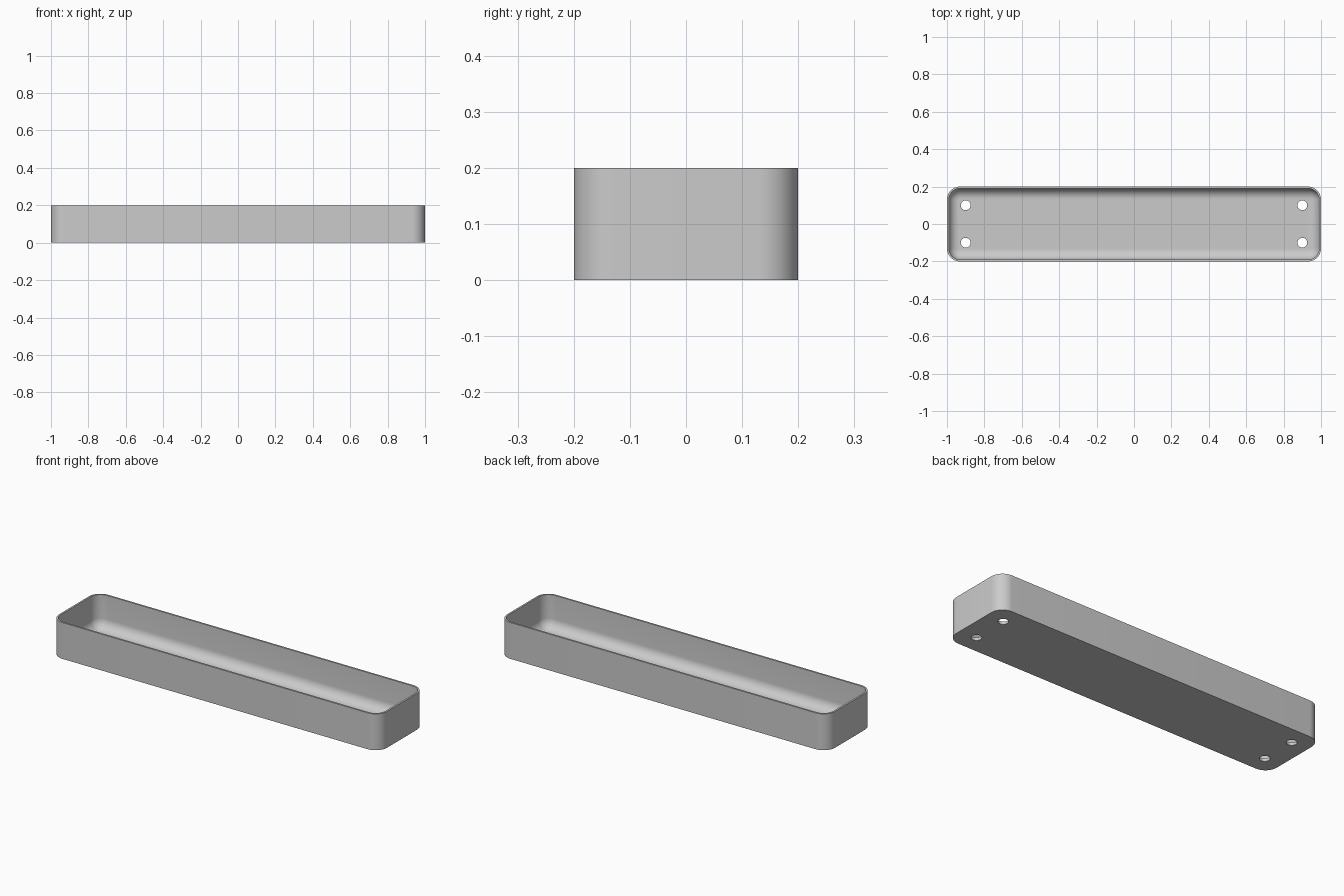
import bpy
import bmesh
from math import cos, sin, pi, radians

if "Cube" in bpy.data.objects:
    bpy.data.objects.remove(bpy.data.objects["Cube"])

HALF_X, HALF_Y, HEIGHT = 1.0, 0.2, 0.2
CORNER, WALL, FLOOR, FILLET = 0.07, 0.01, 0.015, 0.055
CORNER_STEPS, FILLET_STEPS = 12, 10

grey = bpy.data.materials.new("light grey")
grey.use_nodes = True
colour = (0.6, 0.6, 0.6, 1)
grey.diffuse_color = colour
grey.node_tree.nodes["Principled BSDF"].inputs["Base Color"].default_value = colour


def rounded_ring(bm, inset, z):
    """Rounded rectangle of vertices, shrunk evenly by inset."""
    r = CORNER - inset
    cx, cy = HALF_X - CORNER, HALF_Y - CORNER
    ring = []
    for quarter, (sx, sy) in enumerate([(1, 1), (-1, 1), (-1, -1), (1, -1)]):
        for i in range(CORNER_STEPS + 1):
            a = (quarter + i / CORNER_STEPS) * pi / 2
            ring.append(bm.verts.new((sx * cx + r * cos(a), sy * cy + r * sin(a), z)))
    return ring


# Tray shell: outside wall, rim, inside wall, rounded inner floor edge
profile = [(0, 0), (0, HEIGHT), (WALL, HEIGHT)]
for i in range(FILLET_STEPS + 1):
    a = i / FILLET_STEPS * pi / 2
    profile.append((WALL + FILLET * (1 - cos(a)), FLOOR + FILLET * (1 - sin(a))))

bm = bmesh.new()
rings = [rounded_ring(bm, inset, z) for inset, z in profile]
for low, high in zip(rings, rings[1:]):
    for i in range(len(low)):
        j = (i + 1) % len(low)
        bm.faces.new((low[i], low[j], high[j], high[i]))
bm.faces.new(rings[0][::-1])
bm.faces.new(rings[-1])
bmesh.ops.recalc_face_normals(bm, faces=bm.faces)
mesh = bpy.data.meshes.new("tray")
bm.to_mesh(mesh)
bm.free()
tray = bpy.data.objects.new("tray", mesh)
bpy.context.collection.objects.link(tray)
mesh.materials.append(grey)

# Four drain holes through the floor
bm = bmesh.new()
for x in (-0.9, 0.9):
    for y in (-0.1, 0.1):
        drill = bmesh.ops.create_cone(bm, cap_ends=True, segments=32,
                                      radius1=0.026, radius2=0.026, depth=0.1)
        bmesh.ops.translate(bm, verts=drill["verts"], vec=(x, y, 0))
cut_mesh = bpy.data.meshes.new("hole_cutter")
bm.to_mesh(cut_mesh)
bm.free()
cut_mesh.materials.append(grey)
cutter = bpy.data.objects.new("hole_cutter", cut_mesh)
bpy.context.collection.objects.link(cutter)

holes = tray.modifiers.new("drain holes", "BOOLEAN")
holes.operation = "DIFFERENCE"
holes.solver = "EXACT"
holes.object = cutter
bpy.context.view_layer.objects.active = tray
tray.select_set(True)
bpy.ops.object.modifier_apply(modifier=holes.name)
bpy.data.objects.remove(cutter)

bpy.ops.object.shade_smooth_by_angle(angle=radians(35))
